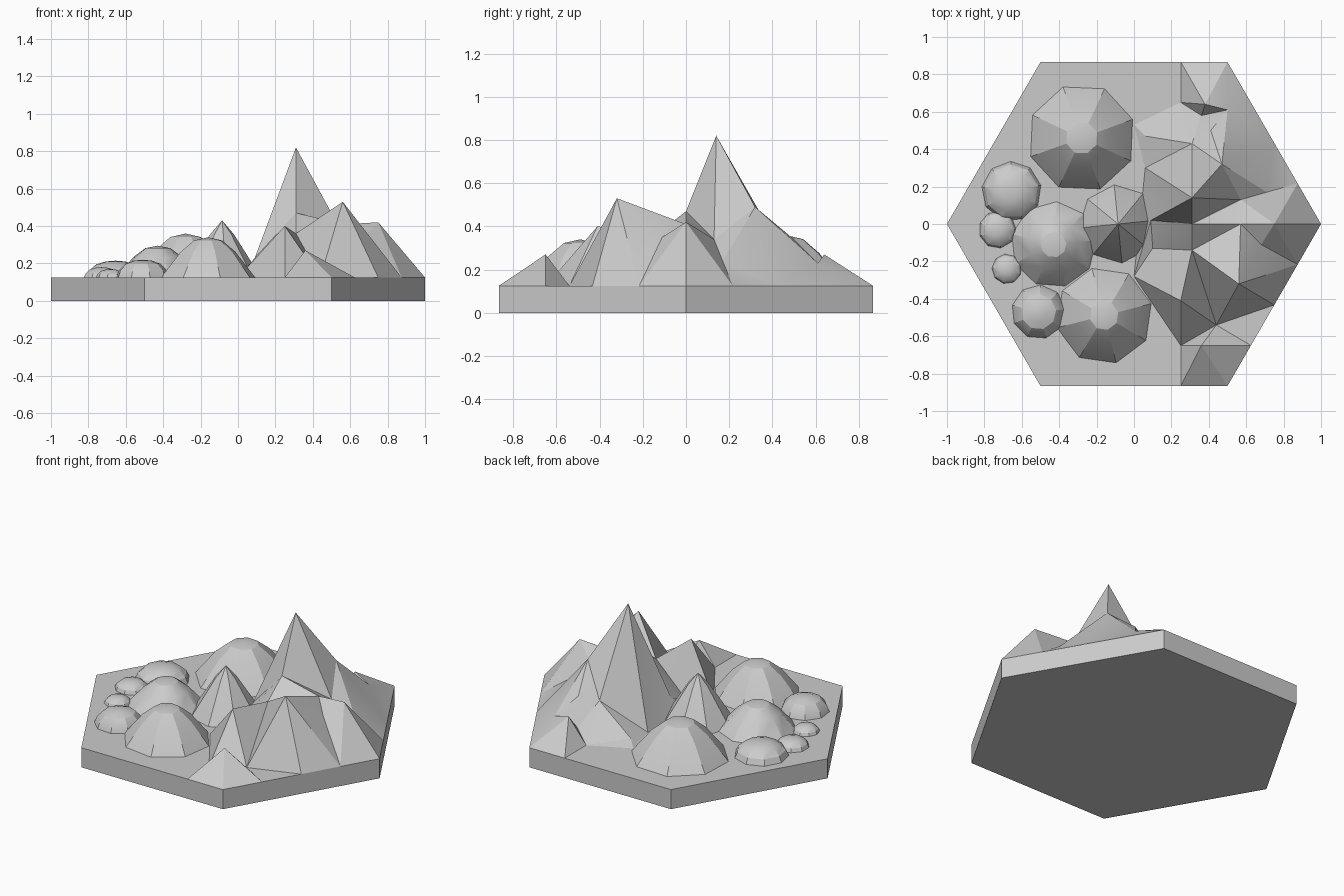
import bpy, bmesh, math
from mathutils import Vector
from mathutils.geometry import delaunay_2d_cdt

cube = bpy.data.objects.get("Cube")
if cube:
    bpy.data.objects.remove(cube)

BASE = 0.125
GREY = (0.6, 0.6, 0.6, 1)

stone = bpy.data.materials.new("grey_stone")
stone.use_nodes = True
stone.diffuse_color = GREY
stone.node_tree.nodes["Principled BSDF"].inputs["Base Color"].default_value = GREY


def make_object(name, bm, smooth_angle=0):
    mesh = bpy.data.meshes.new(name)
    bm.to_mesh(mesh)
    bm.free()
    mesh.materials.append(stone)
    obj = bpy.data.objects.new(name, mesh)
    bpy.context.collection.objects.link(obj)
    if smooth_angle:
        bpy.ops.object.select_all(action="DESELECT")
        obj.select_set(True)
        bpy.context.view_layer.objects.active = obj
        bpy.ops.object.shade_smooth_by_angle(angle=math.radians(smooth_angle))


def add_ring(bm, x, y, z, radius, sides, turn=0.0):
    angles = [turn + math.tau * i / sides for i in range(sides)]
    return [bm.verts.new((x + radius * math.cos(a), y + radius * math.sin(a), z)) for a in angles]


def bridge(bm, low, high):
    for i in range(len(low)):
        j = (i + 1) % len(low)
        bm.faces.new((low[i], low[j], high[j], high[i]))


def mound(name, x, y, radius, top, profile, sides, turn=0.0):
    """Faceted hill from a profile of (radius, height) fractions."""
    bm = bmesh.new()
    rings = [add_ring(bm, x, y, BASE + (top - BASE) * h, radius * r, sides, turn) for r, h in profile]
    for low, high in zip(rings, rings[1:]):
        bridge(bm, low, high)
    tip = bm.verts.new((x, y, top))
    for i in range(sides):
        bm.faces.new((rings[-1][i], rings[-1][(i + 1) % sides], tip))
    bm.faces.new(rings[0][::-1])
    make_object(name, bm, 25)


# Hexagonal slab
bm = bmesh.new()
bottom = add_ring(bm, 0, 0, 0, 1, 6)
upper = add_ring(bm, 0, 0, BASE, 1, 6)
bridge(bm, bottom, upper)
bm.faces.new(bottom[::-1])
bm.faces.new(upper)
make_object("hexagon_base", bm)

# Rounded hills
BROAD = [(1, 0), (0.58, 0.64), (0.3, 0.92)]
ROUND = [(1, 0), (0.9, 0.4), (0.65, 0.78), (0.33, 0.95)]
mound("north_hill", -0.28, 0.46, 0.29, 0.36, BROAD, 8, 0.35)
mound("middle_hill", -0.43, -0.11, 0.23, 0.295, BROAD, 9, 0.1)
mound("south_hill", -0.16, -0.49, 0.26, 0.34, BROAD, 8, 0.25)
mound("west_hill", -0.655, 0.175, 0.16, 0.215, ROUND, 9, 0.2)
mound("west_knoll", -0.73, -0.03, 0.1, 0.18, ROUND, 9)
mound("tiny_knoll", -0.68, -0.24, 0.08, 0.17, ROUND, 9, 0.3)
mound("south_west_hill", -0.51, -0.47, 0.145, 0.22, ROUND, 9, 0.1)

# Pointed crag between the hills and the range
mound("pointed_crag", -0.085, 0, 0.21, 0.43, [(1, 0), (0.3, 0.76)], 8, 0.1)

# Mountain range: named peaks, saddles and feet
points = {
    "summit": (0.31, 0.14, 0.82),
    "south_shoulder": (0.31, 0, 0.47),
    "north_shoulder": (0.47, 0.32, 0.49),
    "north_spur": (0.41, 0.5, 0.34),
    "inner_spur": (0.31, 0.43, 0.31),
    "hollow": (0.36, 0.58, 0.18),
    "east_ridge": (0.57, 0, 0.41),
    "east_peak": (0.75, 0, 0.42),
    "east_valley": (0.57, 0.13, 0.34),
    "east_spur": (0.71, 0.17, 0.24),
    "gully": (0.68, -0.11, 0.35),
    "saddle": (0.31, -0.14, 0.36),
    "south_peak": (0.56, -0.32, 0.53),
    "front_peak": (0.25, -0.41, 0.4),
    "low_front_peak": (0.36, -0.65, 0.27),
    "low_back_peak": (0.38, 0.64, 0.27),
    "back_spur": (0.5, 0.61, 0.23),
    "west_foot": (0.09, 0.02, 0.23),
    "west_gap": (0.1, -0.13, 0.17),
    "slope_foot": (0.06, 0.47, 0.15),
    "north_foot": (0.06, 0.3, BASE),
    "valley_foot": (0.44, -0.54, BASE),
    "inner_foot": (0, -0.28, BASE),
    "front_foot": (0.25, -0.65, BASE),
    "rim_front": (0.625, -0.6495, BASE),
    "rim_middle": (0.75, -0.433, BASE),
    "rim_east": (0.875, -0.2165, BASE),
}
# Ridge and valley lines that the facets must follow
lines = [
    ("west_foot", "summit", "south_shoulder", "saddle", "south_peak", "gully", "east_peak", "east_spur"),
    ("west_foot", "south_shoulder", "east_ridge", "east_peak"),
    ("north_foot", "summit", "north_shoulder", "north_spur", "inner_spur", "slope_foot"),
    ("summit", "east_valley", "north_shoulder"),
    ("summit", "inner_spur"),
    ("low_back_peak", "back_spur"),
    ("saddle", "front_peak", "valley_foot", "saddle"),
    ("inner_foot", "front_peak", "front_foot", "valley_foot", "rim_front"),
    ("valley_foot", "rim_middle", "south_peak", "rim_east", "gully"),
]
names = list(points)
edges = [(names.index(a), names.index(b)) for line in lines for a, b in zip(line, line[1:])]

# Remaining feet along the slab rim and the hills
feet = [(0.25, -0.866), (0.5, -0.866), (0, 0.53), (-0.15, 0.76), (0.25, 0.866), (0.25, 0.65)]
feet += [(1 - 0.125 * i, 0.2165 * i) for i in range(5)]
verts = [Vector(p) for p in points.values()] + [Vector((x, y, BASE)) for x, y in feet]

plan, _, facets, origin, _, _ = delaunay_2d_cdt([v.xy for v in verts], edges, [], 0, 1e-5)
bm = bmesh.new()
made = [bm.verts.new((p.x, p.y, verts[o[0]].z)) for p, o in zip(plan, origin)]
for facet in facets:
    # Flat ground is already covered by the slab
    if max(made[i].co.z for i in facet) > BASE + 0.001:
        bm.faces.new([made[i] for i in facet])
bmesh.ops.delete(bm, geom=[v for v in bm.verts if not v.link_faces], context="VERTS")
make_object("mountain_range", bm, 22)
